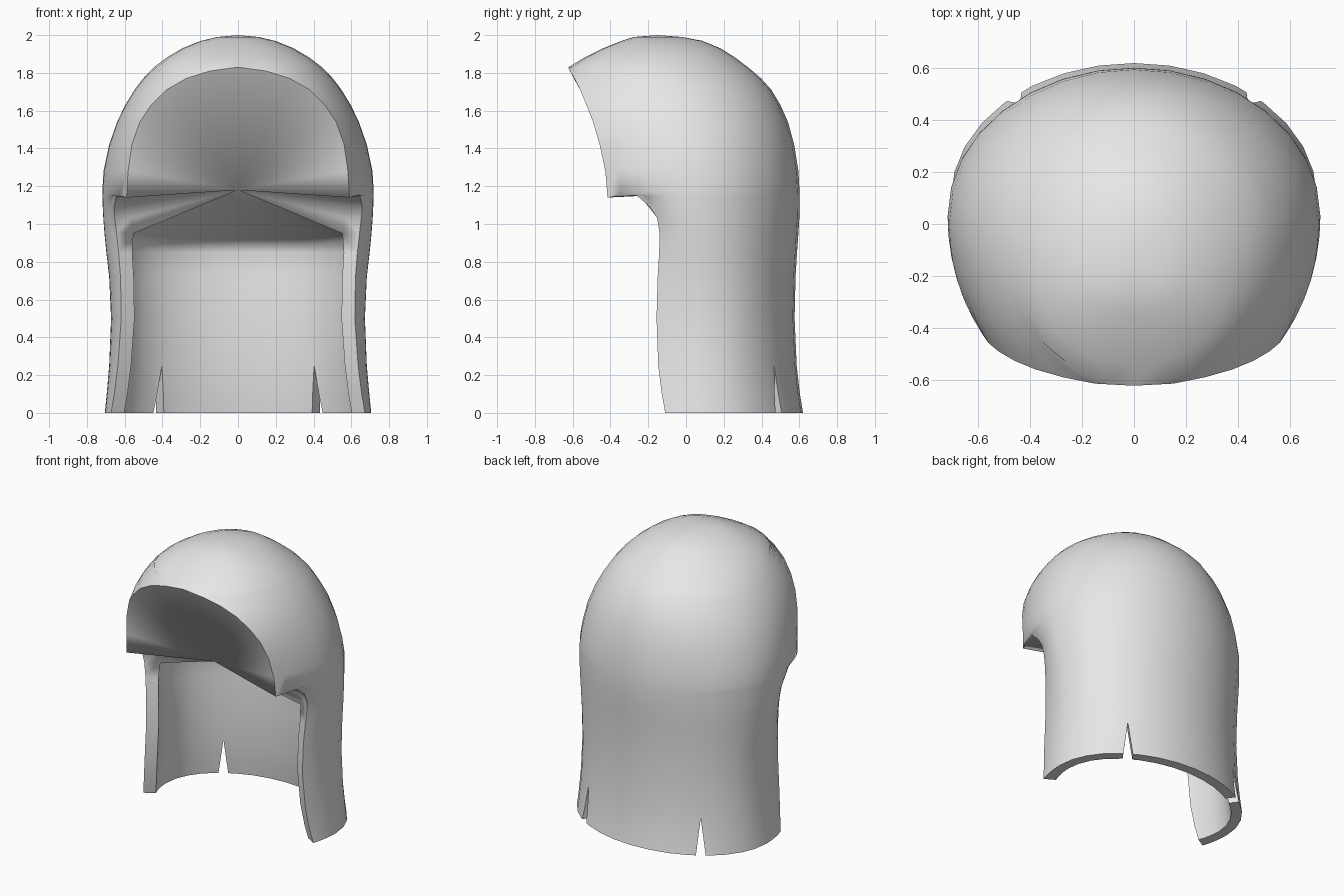
import bpy, bmesh, math
from mathutils import Vector, Matrix

if "Cube" in bpy.data.objects:
    bpy.data.objects.remove(bpy.data.objects["Cube"])

# Outer levels: z, half width, back y, y of widest point, rim x, rim y
LEVELS = [
    (0.00, .705, .620, .10, .672, -.11), (0.10, .695, .603, .10, .655, -.128),
    (0.25, .682, .586, .10, .636, -.147), (0.50, .672, .575, .10, .618, -.156),
    (0.72, .682, .580, .09, .622, -.150), (0.85, .697, .588, .07, .632, -.142),
    (0.95, .707, .595, .055, .643, -.140), (1.03, .713, .600, .045, .653, -.152),
    (1.09, .716, .602, .035, .657, -.190), (1.15, .718, .602, .03, .645, -.260),
    (1.18, .718, .601, .03, .590, -.415), (1.28, .712, .595, .00, .582, -.427),
    (1.42, .682, .573, -.02, .562, -.457), (1.54, .640, .540, -.05, .520, -.492),
    (1.63, .597, .500, -.08, .460, -.527), (1.71, .548, .452, -.10, .380, -.560),
    (1.77, .503, .398, -.12, .275, -.590), (1.81, .465, .352, -.14, .150, -.615),
    (1.83, .445, .328, -.15, .000, -.623), (1.88, .380, .262, -.16, .000, -.540),
    (1.93, .295, .183, -.16, .000, -.440), (1.97, .195, .085, -.17, .000, -.340),
    (1.99, .110, -.020, -.17, .000, -.277),
]
FRONT, BACK = 6, 8
CENTRE = Vector((0, -.27, 1.18))
CORNER, CLOSED = 10, 18          # level of lower face corner, level where rim closes
INNER = [.07, .07, .07, .07, .07, .072, .09]   # wall thickness per level
LIP = [.08, .06, .03]            # edge thickness up to the face corner


def arc(level, off=0.0):
    """Open ring from the right rim around the back to the left rim."""
    z, w, b, c, xr, yr = level
    w, b, xr = w - off, b - off, max(xr - off, 0)
    yr += .6 * off                                 # wall follows the shell normal
    tr = math.acos(xr / w)
    drop = .04 if level is LEVELS[CORNER] else 0   # face corners dip at the front
    p = 1 - min(max(z - 1.81, 0), .1)              # fuller brow near the crown
    half = []
    for i in range(FRONT):
        t = tr * (1 - i / FRONT)
        half.append(Vector((w * max(math.cos(t), 0) ** p,
                            c + (yr - c) * (math.sin(t) / math.sin(tr)) ** p,
                            z - drop * (1 - i / FRONT) ** 2)))
    if xr == 0:
        half[0].x = 0
    for i in range(BACK):
        t = math.pi / 2 * i / BACK
        half.append(Vector((w * math.cos(t), c + (b - c) * math.sin(t), z)))
    left = [Vector((-q.x, q.y, q.z)) for q in reversed(half)]
    return half + [Vector((0, b, z))] + left


bm = bmesh.new()


def add_row(points):
    return [bm.verts.new(p) for p in points]


def bridge(a, b):
    for i in range(len(a) - 1):
        bm.faces.new((a[i], a[i + 1], b[i + 1], b[i]))


# Outer shell and crown
outer = [add_row(arc(l)) for l in LEVELS]
for a, b in zip(outer, outer[1:]):
    bridge(a, b)
pole = bm.verts.new((0, -.15, 2.0))
for a, b in zip(outer[-1], outer[-1][1:]):
    bm.faces.new((a, b, pole))

# Inner neck wall, bottom edge and rounded start of the ceiling
inner = [add_row(arc(l, o)) for l, o in zip(LEVELS, INNER)]
for v in inner[-1]:                                # ceiling sits lower at the back
    v.co.z -= .06 * max(0, min(1, (v.co.y + .08) / .5))
bridge(outer[0], inner[0])
for a, b in zip(inner, inner[1:]):
    bridge(a, b)
ceiling = []
for v in inner[-1]:
    p = v.co.lerp(CENTRE, .06)
    p.z = v.co.z + .035
    ceiling.append(bm.verts.new(p))
bridge(inner[-1], ceiling)

# Thick front edges, running up to the face corners
ends = []
for side in (0, -1):
    edge = [r[side] for r in inner]
    for l, o in zip(LEVELS[len(INNER):CORNER], LIP):
        edge.append(bm.verts.new(arc(l, o)[side]))
    rim = [r[side] for r in outer[:CORNER + 1]]
    for i in range(CORNER - 1):
        bm.faces.new((rim[i], rim[i + 1], edge[i + 1], edge[i]))
    bm.faces.new((rim[CORNER - 1], rim[CORNER], edge[CORNER - 1]))
    ends.append(edge[len(INNER) - 1:] + [r[side] for r in outer[CORNER:CLOSED + 1]])

# Recessed face and ceiling, converging on one point
centre = bm.verts.new(CENTRE)
loop = list(reversed(ends[0])) + ceiling + ends[1]
for a, b in zip(loop, loop[1:]):
    bm.faces.new((a, b, centre))

bmesh.ops.remove_doubles(bm, verts=bm.verts, dist=1e-4)
bmesh.ops.recalc_face_normals(bm, faces=bm.faces)
mesh = bpy.data.meshes.new("hood")
bm.to_mesh(mesh)
bm.free()
hood = bpy.data.objects.new("hood", mesh)
bpy.context.collection.objects.link(hood)

grey = bpy.data.materials.new("light grey")
grey.diffuse_color = (.8, .8, .8, 1)
grey.use_nodes = True
grey.node_tree.nodes["Principled BSDF"].inputs["Base Color"].default_value = grey.diffuse_color
mesh.materials.append(grey)

# Tapered slits in the back of the neck
bpy.context.view_layer.objects.active = hood
hood.select_set(True)
for s in (1, -1):
    cb = bmesh.new()
    ends = []
    for d in (-.2, .2):
        ends.append([cb.verts.new((d, y, z)) for y, z in ((-.038, -.05), (.038, -.05), (0, .25))])
    cb.faces.new(ends[0])
    cb.faces.new(ends[1])
    for i in range(3):
        j = (i + 1) % 3
        cb.faces.new((ends[0][i], ends[0][j], ends[1][j], ends[1][i]))
    ang = math.radians(54)
    cb.transform(Matrix.Translation((s * .442, .465, 0))
                 @ Matrix.Rotation(ang if s > 0 else math.pi - ang, 4, 'Z'))
    bmesh.ops.recalc_face_normals(cb, faces=cb.faces)
    cm = bpy.data.meshes.new("slit_cutter")
    cb.to_mesh(cm)
    cb.free()
    cutter = bpy.data.objects.new("slit_cutter", cm)
    bpy.context.collection.objects.link(cutter)
    cutter.hide_render = True
    mod = hood.modifiers.new("slit", 'BOOLEAN')
    mod.operation, mod.solver, mod.object = 'DIFFERENCE', 'EXACT', cutter
    bpy.ops.object.modifier_apply(modifier=mod.name)
    bpy.data.objects.remove(cutter)

# Sharp rims, but a soft recess and ceiling
bpy.ops.object.shade_smooth_by_angle(angle=math.radians(50))
for e in hood.data.edges:
    a, b = (hood.data.vertices[v].co for v in e.vertices)
    m = (a + b) / 2
    at_centre = min((a - CENTRE).length, (b - CENTRE).length) < .001
    in_ceiling = (.85 < m.z < 1.05 and m.y > -.08
                  and (m.x / .645) ** 2 + ((m.y - .06) / .515) ** 2 < 1)
    if at_centre or in_ceiling:
        e.use_edge_sharp = False
